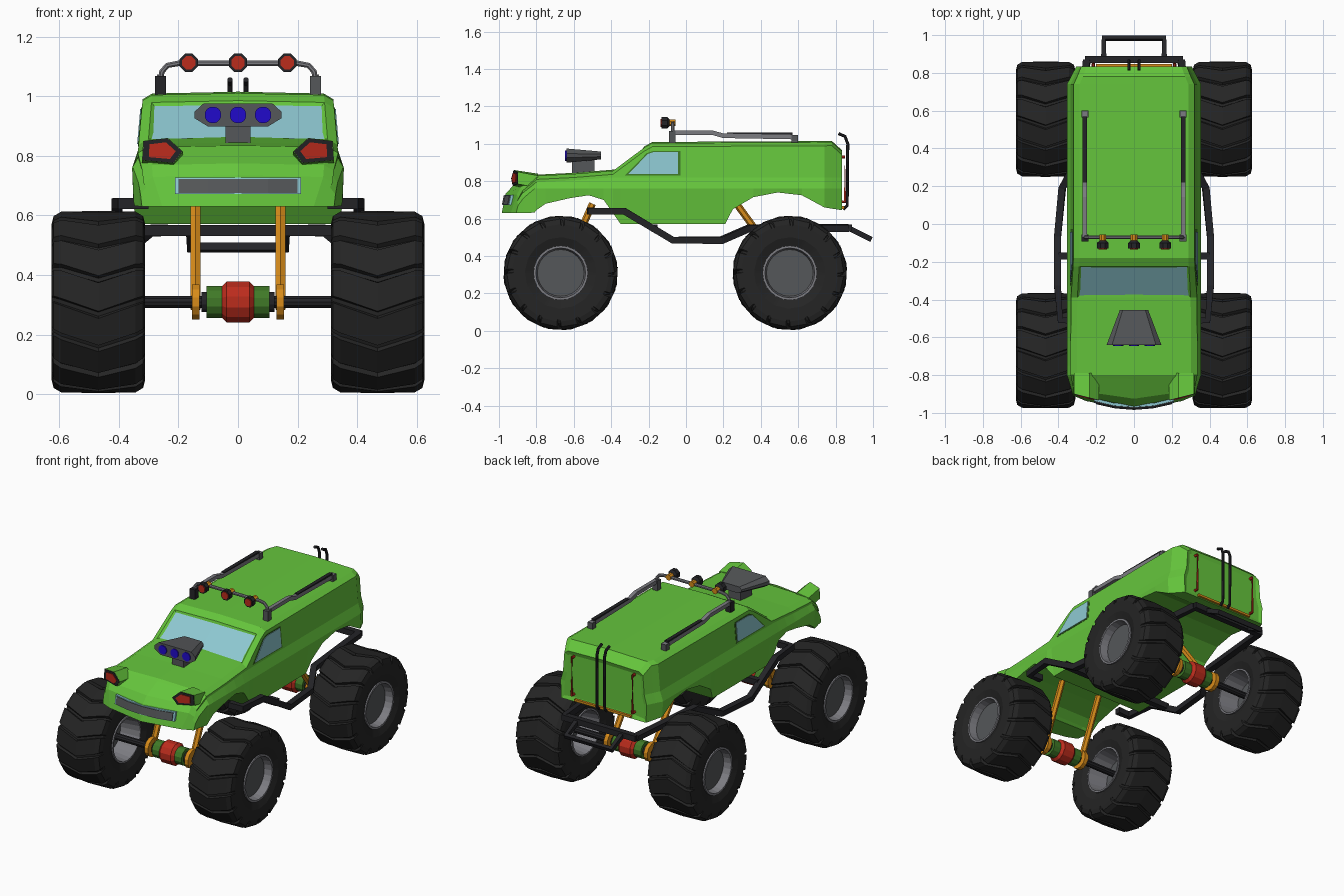
import bpy, bmesh
from math import sin, cos, pi, tau
from mathutils import Vector

cube = bpy.data.objects.get("Cube")
if cube:
    bpy.data.objects.remove(cube)


def material(name, *rgb):
    mat = bpy.data.materials.new(name)
    mat.use_nodes = True
    mat.diffuse_color = (*rgb, 1)
    mat.node_tree.nodes["Principled BSDF"].inputs["Base Color"].default_value = (*rgb, 1)
    return mat


GREEN = material("body green", .13, .56, .045)
DARK_GREEN = material("dark green", .05, .19, .02)
RUBBER = material("tire rubber", .018, .018, .018)
BLACK = material("frame black", .017, .017, .02)
GRAY = material("steel gray", .09, .095, .1)
SILVER = material("light gray", .2, .2, .22)
ORANGE = material("orange", .68, .26, .01)
RED = material("red", .5, .025, .012)
BLUE = material("intake blue", .015, .003, .6)
GLASS = material("window glass", .27, .58, .64)


def finish(name, bm, *mats):
    bmesh.ops.remove_doubles(bm, verts=bm.verts, dist=1e-5)
    bmesh.ops.recalc_face_normals(bm, faces=bm.faces)
    mesh = bpy.data.meshes.new(name)
    bm.to_mesh(mesh)
    bm.free()
    for mat in mats:
        mesh.materials.append(mat)
    obj = bpy.data.objects.new(name, mesh)
    bpy.context.collection.objects.link(obj)
    return obj


def loft(name, rings, mat, caps=True):
    """Skin a list of equally long closed rings."""
    bm = bmesh.new()
    rows = [[bm.verts.new(p) for p in ring] for ring in rings]
    for a, b in zip(rows, rows[1:]):
        for i in range(len(a)):
            j = (i + 1) % len(a)
            bm.faces.new((a[i], a[j], b[j], b[i]))
    if caps:
        bm.faces.new(rows[0])
        bm.faces.new(rows[-1])
    return finish(name, bm, mat)


def box(name, xs, ys, zs, mat):
    x, X = xs
    y, Y = ys
    return loft(name, [[(x, y, z), (X, y, z), (X, Y, z), (x, Y, z)] for z in zs], mat)


def tube(name, path, radius, mat, sides=8):
    """Sweep a regular polygon along a path; radius may vary per point."""
    pts = [Vector(p) for p in path]
    radii = radius if isinstance(radius, list) else [radius] * len(pts)
    rings, normal = [], None
    for i, p in enumerate(pts):
        before = (p - pts[i - 1]).normalized() if i else Vector()
        after = (pts[i + 1] - p).normalized() if i + 1 < len(pts) else Vector()
        t = (before + after).normalized()
        if normal is None:
            normal = Vector((0, 0, 1)) if abs(t.z) < .7 else Vector((1, 0, 0))
        normal = (normal - t * normal.dot(t)).normalized()
        side = t.cross(normal)
        angles = [(k + .5) * tau / sides for k in range(sides)]
        rings.append([p + (normal * cos(a) + side * sin(a)) * radii[i] for a in angles])
    return loft(name, rings, mat)


def mirrored(path, s):
    return [(x * s, y, z) for x, y, z in path]


def sample(table, y):
    for (a, u), (b, v) in zip(table, table[1:]):
        if y <= b:
            return u + (v - u) * (y - a) / (b - a)
    return table[-1][1]


# Body shell: half sections along the length, then mirrored
TOP = [(-.985, .735), (-.925, .775), (-.8, .835), (-.6, .845), (-.39, .862),
       (-.225, .985), (-.18, 1.01), (.78, 1.015), (.835, .965)]
BOTTOM = [(-.985, .63), (-.82, .632), (-.75, .68), (-.62, .71), (-.52, .725), (-.44, .7),
          (-.35, .572), (.21, .572), (.25, .65), (.36, .715), (.49, .74), (.62, .725),
          (.74, .66), (.835, .645)]
WIDTH = [(-.985, .92), (-.925, .94), (-.8, 1), (.74, 1), (.835, .86)]


def side_x(z):
    return .335 - .09 * (z - .82)


def section(y):
    top, low, scale = sample(TOP, y), sample(BOTTOM, y), sample(WIDTH, y)
    edge = top - .025
    w, sill = side_x(edge), .335 if low < .6 else .35
    pts = [(0, top), (.9 * w, top - .006), (w, edge), (.335, min(.82, edge - .015)),
           (.355, min(.76, edge - .04)), (sill, low), (.8 * w, low), (0, low)]
    out = []
    for x, z in pts:
        x *= scale
        bow = max(0, -.8 - y) * 4 * x * x
        lean = (z - .63) * .2 if y < -.95 else 0
        out.append((x, y + bow + lean, z))
    return out


bm = bmesh.new()
stations = sorted({y for table in (TOP, BOTTOM, WIDTH) for y, _ in table})
rows = [[bm.verts.new(p) for p in section(y)] for y in stations]
screen = []
for n, (a, b) in enumerate(zip(rows, rows[1:])):
    for i in range(len(a) - 1):
        face = bm.faces.new((a[i], a[i + 1], b[i + 1], b[i]))
        if i == 0 and -.4 < stations[n] < -.23:
            screen.append(face)
ends = []
for r in (rows[0], rows[-1]):
    ends = [bm.faces.new((r[0], r[1], r[6], r[7])), bm.faces.new(r[1:7])]
bmesh.ops.recalc_face_normals(bm, faces=bm.faces)
bmesh.ops.inset_region(bm, faces=screen, thickness=.014, depth=-.008, use_boundary=False)
bmesh.ops.inset_region(bm, faces=ends, thickness=.025, depth=-.008, use_boundary=False)
for face in screen:
    face.material_index = 1
for v in bm.verts:
    if v.co.x < .02:
        v.co.x = 0
body = finish("body_shell", bm, GREEN, GLASS)
body.modifiers.new("Mirror", 'MIRROR').use_clip = True

# Grille following the bowed nose
for name, w, zs, out, mat in (("grille_backing", .212, (.672, .727), .004, GLASS),
                              ("grille", .2, (.676, .723), .008, GRAY)):
    rings = []
    for k in (-1, -.5, 0, .5, 1):
        x = k * w
        rings.append([(x, -.985 + .74 * x * x + (z - .63) * .2 - d, z)
                      for z, d in ((zs[0], out), (zs[1], out), (zs[1], -.01), (zs[0], -.01))])
    loft(name, rings, mat)

# Side windows and headlights
window = [(-.325, .832), (-.21, .95), (-.17, .963), (-.03, .963), (-.03, .832)]
lamp = [(.185, .815), (.235, .86), (.318, .85), (.322, .785), (.215, .775)]


def shrink(poly, k):
    cx, cz = (sum(p[i] for p in poly) / len(poly) for i in (0, 1))
    return [(cx + (x - cx) * k, cz + (z - cz) * k) for x, z in poly]


for s, side in ((-1, "right"), (1, "left")):
    for name, k, out, mat in (("window_frame", 1, .002, DARK_GREEN), ("window", .9, .005, GLASS)):
        loft(f"{side}_{name}", [[(s * (side_x(z) + d), y, z) for y, z in shrink(window, k)]
                                for d in (-.003, out)], mat)
    front = lambda x, d: -.93 + .25 * (x - .19) - d
    loft(f"{side}_headlight_pod", [[(s * x, front(x, 0), z) for x, z in lamp],
                                   [(s * x, -.79, z - .02) for x, z in lamp]], GREEN)
    for name, k, out, mat in (("bezel", .97, .004, BLACK), ("lens", .66, .008, RED)):
        loft(f"{side}_headlight_{name}", [[(s * x, front(x, d), z) for x, z in shrink(lamp, k)]
                                          for d in (-.001, out)], mat)

# Hood scoop with intakes
octagon = [(1, .3), (.8, 1), (-.8, 1), (-1, .3), (-1, -.3), (-.7, -1), (.7, -1), (1, -.3)]
loft("hood_scoop", [[(u * w, y, z + v * h) for u, v in octagon]
                    for y, w, z, h in ((-.64, .145, .937, .038), (-.455, .075, .938, .021))], GRAY)
box("scoop_neck", (-.042, .042), (-.61, -.49), (.83, .92), GRAY)
for x in (-.084, 0, .084):
    tube("scoop_intake", [(x, -.646, .937), (x, -.63, .937)], .028, BLUE, 16)

# Roof rails, light bar and lamps
arch = [(.26, 1.05), (.255, 1.082), (.237, 1.103), (.2, 1.11)]
arch += [(-x, z) for x, z in reversed(arch)]
tube("light_bar", [(x, -.07, z) for x, z in arch], .01, SILVER)
for x in (-.165, 0, .165):
    tube("roof_lamp", [(x, y, 1.112) for y in (-.13, -.1, -.085)], [.033, .033, .016], BLACK)
    tube("roof_lamp_lens", [(x, y, 1.112) for y in (-.135, -.12)], .024, RED)
    tube("roof_lamp_mount", [(x, y, 1.112) for y in (-.09, -.055)], .019, ORANGE)
for s in (-1, 1):
    xs = (s * .26 - .018, s * .26 + .018)
    box("light_bar_post", xs, (-.092, -.055), (.98, 1.068), GRAY if s > 0 else BLACK)
    box("rail_foot", xs, (.565, .6), (.98, 1.048), GRAY)
    rail = [(.26, y, z) for y, z in ((-.07, 1.06), (.14, 1.06), (.2, 1.043), (.595, 1.036))]
    tube("roof_rail", mirrored(rail, s), .017, SILVER, 4)
    box("rail_pad", (s * .26 - .012, s * .26 + .012), (.22, .57), (1.04, 1.06), BLACK)

    # Rear pipes and tail lights
    pipe = [(.84, .65), (.862, .67), (.865, 1), (.85, 1.04), (.815, 1.055)]
    tube("rear_pipe", [(s * .027, y, z) for y, z in pipe], .009, BLACK)
    tail = [(.825, .69), (.85, .69), (.85, .93), (.825, .93)]
    tube("tail_light", [(s * .215, y, z) for y, z in tail], .009, RED, 6)

    # Side frame bars
    bar = [(.3, -.51, .64), (.39, -.51, .64), (.405, -.33, .64), (.405, -.07, .485),
           (.38, .19, .485), (.3, .34, .55), (.25, .87, .55)]
    tube("side_frame_bar", mirrored(bar, s), .026, BLACK, 4)
tube("rear_trim", [(-.2, .84, .66), (.2, .84, .66)], .01, ORANGE, 4)
tube("front_crossbar", [(-.4, -.17, .55), (.4, -.17, .55)], .026, BLACK, 4)
tube("rear_crossbar", [(-.26, .87, .55), (.26, .87, .55)], .026, BLACK, 4)
loop = [(.16, .87, .55), (.16, .983, .493)]
tube("rear_hitch", loop + mirrored(loop, -1)[::-1], .02, BLACK, 4)


# Wheels: chevron tread made by alternating lug and groove radii
def circle(x, y, r, n=24):
    return [(x, y + r * cos(k * tau / n), .31 + r * sin(k * tau / n)) for k in range(n)]


def wheel(s, y0):
    lugs, half = 16, .157
    cols = [(-.14, .143, .143), (-.157, .19, .19), (-.157, .25, .26), (-.15, .268, .288),
            (-.125, .285, .303), (0, .292, .307)]
    cols += [(-x, a, b) for x, a, b in cols[-2::-1]]
    rings = []
    for x, groove, lug in cols + cols[:1]:
        ring = []
        for k in range(lugs):
            for step, r in ((0, lug), (.8, lug), (.84, groove), (.96, groove)):
                a = pi / 2 + (k + step) * tau / lugs + .18 * (1 - abs(x) / half)
                ring.append((s * .468 + x, y0 + r * cos(a), .31 + r * sin(a)))
        rings.append(ring)
    loft("tire", rings, RUBBER, caps=False)
    at = lambda x: s * (.468 + x)
    loft("hub", [circle(at(x), y0, r) for x, r in ((-.02, .12), (.1, .126))], GRAY)
    lip = [(.1, .125), (.15, .133), (.15, .146), (-.15, .146), (-.15, .135), (-.02, .12)]
    loft("rim", [circle(at(x), y0, r) for x, r in lip], SILVER, caps=False)


# Axles, differentials and struts
for end, y0, top_y in (("front", -.67, -.5), ("rear", .555, .27)):
    tube(f"{end}_axle", [(-.47, y0, .31), (.47, y0, .31)], .021, BLACK, 10)
    for part, w, r, mat in (("end", .122, .035, BLACK), ("housing", .105, .055, DARK_GREEN)):
        tube(f"{end}_differential_{part}", [(-w, y0, .31), (w, y0, .31)], r, mat, 12)
    tube(f"{end}_differential", [(x, y0, .31) for x in (-.057, -.038, .038, .057)],
         [.052, .071, .071, .052], RED, 12)
    for s in (-1, 1):
        x = s * .142
        tube(f"{end}_strut", [(x, y0, .29), (x, top_y, .68)], .019, ORANGE, 6)
        tube(f"{end}_axle_collar", [(x - .013, y0, .31), (x + .013, y0, .31)], .06, ORANGE, 12)
        wheel(s, y0)
